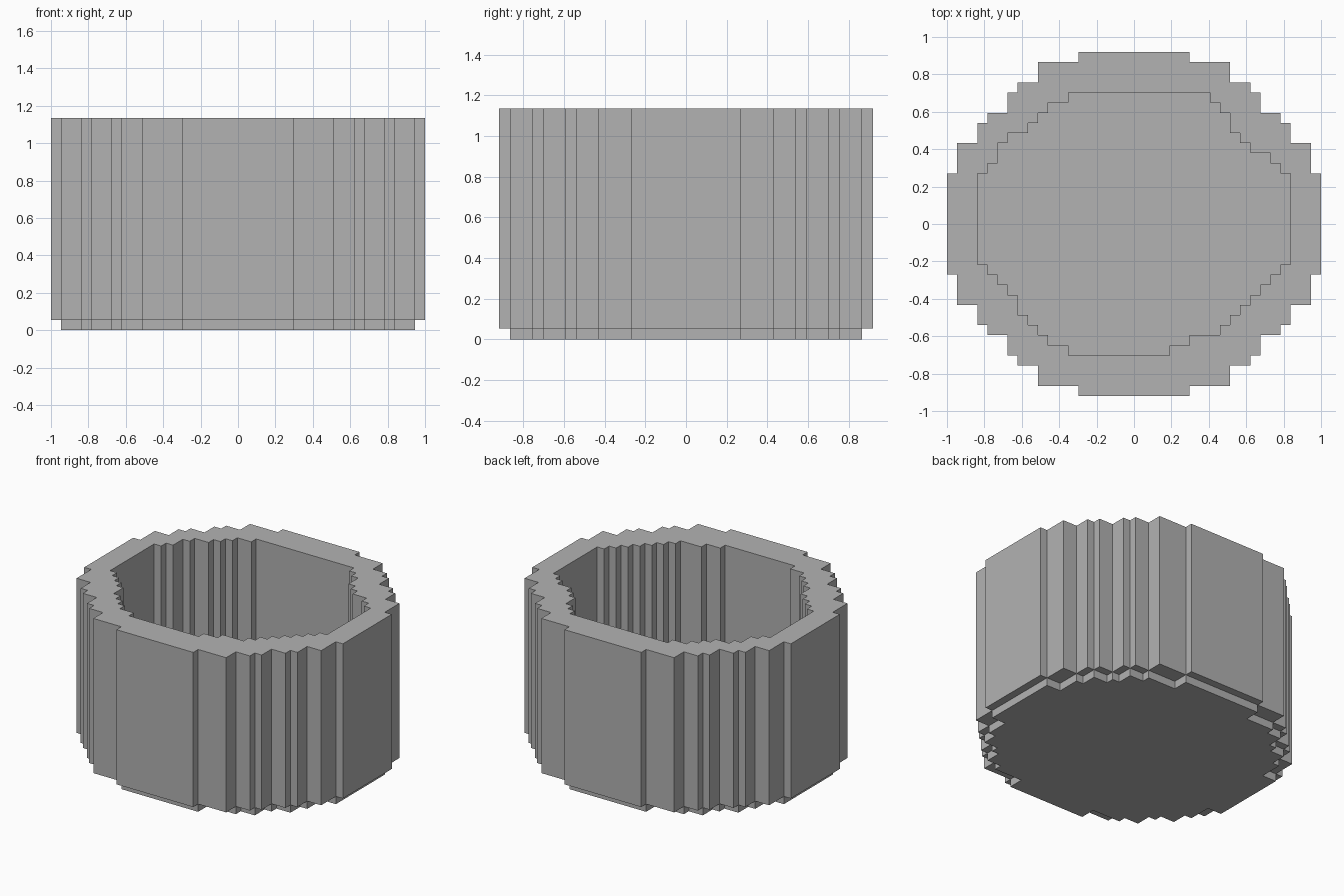
import bpy
import bmesh
from mathutils import Vector

cube = bpy.data.objects.get("Cube")
if cube:
    bpy.data.objects.remove(cube, do_unlink=True)

COLS, ROWS, LAYERS = 37, 34, 21
U = 2 / COLS                      # size of one block


def spans(steps):
    """Expand (row count, first column, end column) steps into one span per row."""
    return [(a, b) for n, a, b in steps for _ in range(n)]


def symmetric(steps):
    """Centred plan from (row count, inset) steps, mirrored front to back."""
    half = spans([(n, i, COLS - i) for n, i in steps])
    return half + half[::-1]


# Stepped plans, listed from front to back
outer = symmetric([(1, 13), (2, 9), (1, 7), (2, 6), (1, 4), (2, 3), (3, 1), (5, 0)])
base = symmetric([(1, COLS), (2, 13), (1, 9), (2, 7), (1, 6), (2, 4), (3, 3), (5, 1)])
cavity = spans([
    (4, COLS, 0), (1, 12, 22), (1, 10, 24), (1, 9, 27), (1, 8, 28), (1, 7, 29),
    (1, 7, 30), (1, 6, 31), (1, 5, 32), (1, 4, 33), (9, 3, 34), (1, 4, 33),
    (1, 5, 32), (1, 5, 30), (1, 6, 29), (1, 8, 28), (1, 9, 28), (1, 10, 27),
    (1, 12, 26), (4, COLS, 0)])


def inside(plan, c, r):
    return 0 <= r < ROWS and plan[r][0] <= c < plan[r][1]


def solid(c, r, level):
    """Level 0 is the base slab, level 1 the hollow wall."""
    if level == 0:
        return inside(base, c, r)
    return level == 1 and inside(outer, c, r) and not inside(cavity, c, r)


# Stepped vessel: emit only exposed faces, then merge the flat ones
heights = [0, U, LAYERS * U]
bm = bmesh.new()
for level in (0, 1):
    for c in range(COLS):
        for r in range(ROWS):
            if not solid(c, r, level):
                continue
            lo = Vector(((c - COLS / 2) * U, (r - ROWS / 2) * U, heights[level]))
            size = Vector((U, U, heights[level + 1] - heights[level]))
            for axis in range(3):
                for side in (0, 1):
                    step = [0, 0, 0]
                    step[axis] = 2 * side - 1
                    if solid(c + step[0], r + step[1], level + step[2]):
                        continue
                    p, q = (axis + 1) % 3, (axis + 2) % 3
                    corners = []
                    for a, b in ((0, 0), (1, 0), (1, 1), (0, 1)):
                        v = lo.copy()
                        v[axis] += side * size[axis]
                        v[p] += a * size[p]
                        v[q] += b * size[q]
                        corners.append(bm.verts.new(v))
                    bm.faces.new(corners if side else corners[::-1])
bmesh.ops.remove_doubles(bm, verts=bm.verts, dist=U / 100)
bmesh.ops.dissolve_limit(bm, angle_limit=0.01, verts=bm.verts, edges=bm.edges)
mesh = bpy.data.meshes.new("stepped_vessel")
bm.to_mesh(mesh)
bm.free()

grey = bpy.data.materials.new("plain grey")
grey.use_nodes = True
colour = (0.448, 0.448, 0.448, 1)
grey.diffuse_color = colour
grey.node_tree.nodes["Principled BSDF"].inputs["Base Color"].default_value = colour
mesh.materials.append(grey)

vessel = bpy.data.objects.new("stepped_vessel", mesh)
bpy.context.collection.objects.link(vessel)
